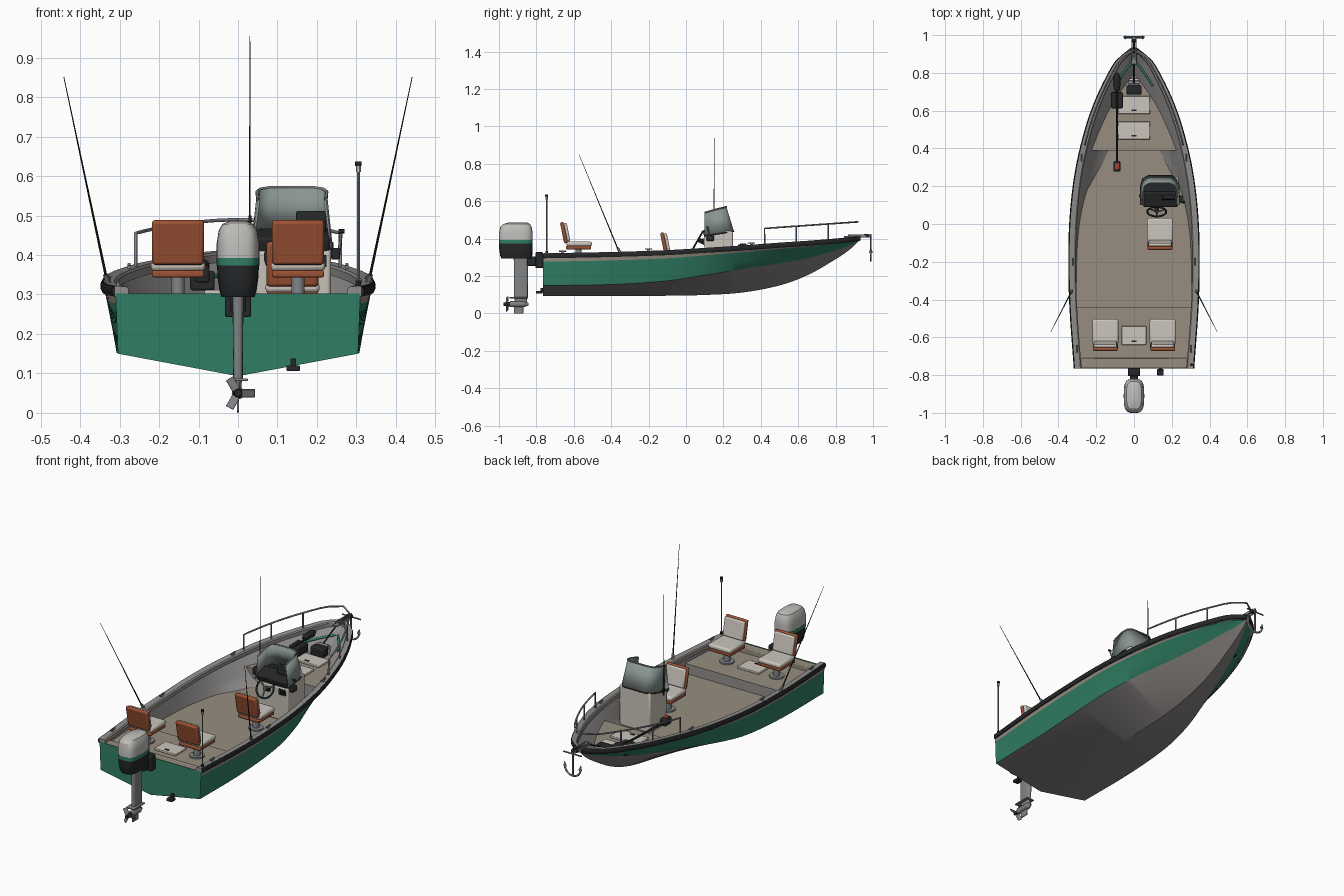
import bpy, bmesh, math
from mathutils import Vector

if "Cube" in bpy.data.objects:
    bpy.data.objects.remove(bpy.data.objects["Cube"])

COL = dict(green=(.03, .21, .13), bottom=(.24, .225, .215), beige=(.31, .27, .215), liner=(.29, .28, .27),
           pad=(.6, .56, .5), orange=(.33, .085, .035), dark=(.018, .02, .022), metal=(.22, .23, .24),
           screen=(.25, .3, .28), cowl=(.52, .51, .49), red=(.4, .05, .03))
MATS = {}
def mat(n):
    if n not in MATS:
        MATS[n] = bpy.data.materials.new(n)
        MATS[n].diffuse_color = (*COL[n], 1)
    return MATS[n]

def make(name, verts, faces, mats, idx=None):
    me = bpy.data.meshes.new(name)
    me.from_pydata([tuple(v) for v in verts], [], faces)
    for m in mats:
        me.materials.append(mat(m))
    if idx:
        me.polygons.foreach_set("material_index", idx)
    ob = bpy.data.objects.new(name, me)
    bpy.context.collection.objects.link(ob)
    return ob

def grid(name, rows, mats, cols=None, close=False):
    n = len(rows[0])
    f, ix = [], []
    for i in range(len(rows) - 1):
        for j in range(n if close else n - 1):
            k = (j + 1) % n
            f.append((i*n + j, i*n + k, (i+1)*n + k, (i+1)*n + j))
            ix.append(cols[j] if cols else 0)
    if close:
        f += [tuple(range(n))[::-1], tuple((len(rows)-1)*n + j for j in range(n))]
        ix += [0, 0]
    return make(name, [p for r in rows for p in r], f, mats, ix)

def bevel(ob, w, seg=2):
    m = ob.modifiers.new("bevel", 'BEVEL')
    m.width, m.segments = w, seg
    return ob

def box(name, c, s, m, b=0, rx=0):
    v = [(x*s[0]/2, y*s[1]/2, z*s[2]/2) for x in (-1, 1) for y in (-1, 1) for z in (-1, 1)]
    ob = make(name, v, [(0, 1, 3, 2), (4, 6, 7, 5), (0, 4, 5, 1), (2, 3, 7, 6), (0, 2, 6, 4), (1, 5, 7, 3)], [m])
    ob.location, ob.rotation_euler = c, (rx, 0, 0)
    return bevel(ob, b) if b else ob

def rod(name, p, q, r, m, r2=None, seg=12):
    p, q = Vector(p), Vector(q)
    rot = (q - p).to_track_quat('Z', 'Y')
    rows = [[c + rot @ Vector((R*math.cos(a*math.tau/seg), R*math.sin(a*math.tau/seg), 0)) for a in range(seg)]
            for c, R in ((p, r), (q, r if r2 is None else r2))]
    return grid(name, rows, [m], close=True)

def tube(name, pts, r, m, cyclic=False):
    cu = bpy.data.curves.new(name, 'CURVE')
    cu.dimensions, cu.bevel_depth, cu.bevel_resolution, cu.use_fill_caps = '3D', r, 2, True
    s = cu.splines.new('POLY')
    s.points.add(len(pts) - 1)
    for a, b in zip(s.points, pts):
        a.co = (*b, 1)
    s.use_cyclic_u = cyclic
    cu.materials.append(mat(m))
    ob = bpy.data.objects.new(name, cu)
    bpy.context.collection.objects.link(ob)
    return ob

# hull stations: y, sheer x, sheer z, chine x, chine z, keel z
ST = [(-.765, .31, .303, .304, .15, .093), (-.4, .335, .31, .308, .155, .093), (-.1, .338, .32, .303, .175, .095),
      (.1, .327, .332, .28, .205, .099), (.3, .3, .345, .228, .238, .112), (.5, .252, .36, .165, .268, .15),
      (.65, .2, .37, .115, .295, .205), (.8, .128, .382, .058, .337, .29), (.88, .075, .39, .023, .365, .345),
      (.925, .006, .395, .003, .391, .388)]
def sec(y):
    i = max(0, min(len(ST) - 2, sum(s[0] <= y for s in ST) - 1))
    a, b = ST[i], ST[i+1]
    h = b[0] - a[0]
    t = (y - a[0]) / h
    def sl(k, c):
        l, r = ST[max(k-1, 0)], ST[min(k+1, len(ST)-1)]
        return (r[c] - l[c]) / (r[0] - l[0])
    return [(2*t**3 - 3*t*t + 1)*a[c] + (t**3 - 2*t*t + t)*h*sl(i, c) + (3*t*t - 2*t**3)*b[c] + (t**3 - t*t)*h*sl(i+1, c)
            for c in range(1, 6)]
def span(a, b, n):
    return [a + (b - a)*i/n for i in range(n + 1)]
def inner(y, z):
    xs, zs, xc, zc, zk = sec(y)
    x = xc*(z - zk)/(zc - zk) if z < zc else xc + (xs - xc)*(z - zc)/(zs - zc)
    return max(x - .015, .001)

# hull shell with grey bottom, green sides and pale stripe
YS = span(-.765, .925, 56)
rows = []
for y in YS:
    xs, zs, xc, zc, zk = sec(y)
    half = [(xc + (xs - xc)*t, y, zc + (zs - zc)*t) for t in (1, .83, .4, 0)]
    rows.append([(-x, y, z) for x, y, z in half] + [(0, y, zk)] + half[::-1])
grid("hull", rows, ["beige", "green", "bottom"], [0, 1, 1, 2, 2, 1, 1, 0])
make("transom", rows[0], [tuple(range(9))], ["green"])
box("transom_cap", (0, -.737, .265), (.6, .054, .07), "beige", .004)

# decks and inner walls
for name, y0, y1, zf, n in (("aft_deck", -.75, -.44, .275, 8), ("cockpit_floor", -.44, .39, .22, 24), ("fore_deck", .39, .905, .3, 18)):
    fl, wl, wr = [], [], []
    for y in span(y0, y1, n):
        zs, zk = sec(y)[1], sec(y)[4]
        z0 = min(max(zf, zk + .014), zs - .004)
        fl.append([(-inner(y, z0), y, z0), (inner(y, z0), y, z0)])
        zz = span(z0, zs, 5)
        wl.append([(-inner(y, z), y, z) for z in zz])
        wr.append([(inner(y, z), y, z) for z in zz])
    grid(name, fl, ["beige"])
    grid(name + "_wall_left", wl, ["liner"])
    grid(name + "_wall_right", wr, ["liner"])
for name, y, z1 in (("aft_step", -.44, .275), ("fore_step", .39, .3)):
    grid(name, [[(-inner(y, z), y, z), (inner(y, z), y, z)] for z in span(.22, z1, 4)], ["liner"])

# gunwale cap and rub rail swept along the sheer
def sweep(name, prof, m):
    for s in (-1, 1):
        rows = [[(s*max(sec(y)[0] + dx, 0), y + (max(dx, 0) if y > .92 else 0), sec(y)[1] + dz) for dx, dz in prof] for y in YS]
        grid(name + ("_left" if s < 0 else "_right"), rows, [m], close=True)
sweep("gunwale", [(-.032, -.008), (-.032, .012), (-.026, .017), (.002, .019), (.002, -.008)], "liner")
sweep("rub_rail", [(-.003, -.008), (.005, -.008), (.009, 0), (.009, .011), (.005, .018), (0, .018)], "dark")

# bow rail, side fittings, outrigger rods
def on_rail(s, y, z):
    return (s*max(sec(y)[0] - .014, 0), y, z)
for s in (-1, 1):
    side = "left" if s < 0 else "right"
    tube("bow_rail_" + side, [on_rail(s, .42, .36)] + [on_rail(s, y, .455 + (y - .42)*.07) for y in span(.42, .915, 14)] + [(0, .92, .49)], .0045, "metal")
    for y in (.59, .76):
        rod("rail_post_" + side, on_rail(s, y, .37), on_rail(s, y, .455 + (y - .42)*.07), .004, "metal")
    for y in (-.66, -.2, .35):
        x, _, z = on_rail(s, y, sec(y)[1] + .028)
        box("cleat_" + side, (x, y, z), (.008, .04, .006), "metal", .002)
        box("cleat_foot_" + side, (x, y, z - .007), (.007, .016, .014), "metal")
    rod("rod_holder_" + side, (s*.327, -.35, .32), (s*.335, -.365, .35), .007, "metal")
    rod("outrigger_" + side, (s*.332, -.36, .335), (s*.441, -.572, .85), .0036, "dark", .001, 8)
    tube("bow_trim_" + side, [(s*(inner(y, sec(y)[1] - .035) - .004), y, sec(y)[1] - .035) for y in span(.73, .86, 6)], .006, "green")

# pedestal seats
def seat(x, y, z):
    rod("seat_base", (x, y, z), (x, y, z + .008), .038, "metal", seg=20)
    rod("seat_post", (x, y, z), (x, y, z + .075), .017, "metal", seg=16)
    box("seat_pan", (x, y, z + .077), (.132, .135, .018), "orange", .005)
    box("seat_cushion", (x, y + .004, z + .097), (.138, .135, .026), "pad", .01)
    box("seat_back", (x, y - .078, z + .157), (.132, .02, .115), "orange", .008, .2)
    box("seat_back_pad", (x, y - .062, z + .16), (.122, .018, .1), "pad", .007, .2)
seat(-.152, -.575, .275)
seat(.152, -.575, .275)
seat(.138, -.04, .22)

# hatches
def hatch(name, y, z, w, l):
    box(name, (0, y, z + .005), (w, l, .012), "pad", .003)
    box(name + "_latch", (0, y - l*.3, z + .012), (.024, .008, .004), "dark")
hatch("aft_hatch", -.59, .275, .13, .1)
hatch("bow_hatch_rear", .495, .3, .17, .095)
hatch("bow_hatch_front", .63, .3, .17, .095)

# helm console
prof = [(.25, .22), (.25, .44), (.16, .45), (.095, .41), (.105, .22)]
bevel(grid("console", [[(x, y, z) for y, z in prof] for x in (.045, .235)], ["pad"], close=True), .008)
box("dash", (.14, .135, .435), (.185, .085, .045), "dark", .008, .3)
box("dash_top", (.138, .195, .45), (.175, .05, .014), "dark", .004)
box("chart_screen", (.185, .14, .485), (.075, .022, .052), "dark", .004, -.15)
for i in range(3):
    box("switch", (.19 + i*.015, .093, .385), (.009, .008, .03), "dark")
low = [(.034, .1, .415), (.034, .2, .43), (.046, .238, .437), (.075, .256, .44), (.2, .256, .44), (.227, .238, .437), (.239, .2, .43), (.239, .1, .415)]
top = [(.05, .1, .54), (.048, .17, .56), (.057, .202, .567), (.082, .216, .571), (.191, .216, .571), (.216, .202, .567), (.225, .17, .56), (.223, .1, .54)]
ws = grid("windshield", [low, top], ["screen"])
ws.modifiers.new("thick", 'SOLIDIFY').thickness = .006
tube("windshield_trim", low, .003, "dark")
tube("windshield_edge", top, .004, "metal")
c, up = Vector((.12, .065, .395)), Vector((0, .5, .866))
ring = [c + .05*(math.cos(a)*Vector((1, 0, 0)) + math.sin(a)*up) for a in span(0, math.tau, 28)[:-1]]
tube("steering_wheel", ring, .005, "dark", True)
for k in (2, 11, 21):
    rod("wheel_spoke", c, ring[k], .004, "metal")
rod("steering_column", c, c + Vector((0, .05, -.025)), .012, "dark")
box("throttle", (.247, .13, .403), (.022, .04, .03), "dark", .004)
rod("throttle_lever", (.255, .13, .4), (.262, .115, .46), .004, "metal")
rod("throttle_knob", (.254, .115, .46), (.27, .115, .46), .006, "dark")
rod("antenna_base", (.03, .15, .4), (.03, .15, .5), .004, "dark")
box("antenna_mount", (.04, .15, .425), (.02, .018, .02), "dark")
rod("antenna", (.03, .15, .5), (.03, .15, .955), .002, "dark", .001, 8)

# stern light
rod("stern_light_base", (.305, -.745, .3), (.305, -.745, .335), .007, "dark")
rod("stern_light_pole", (.305, -.745, .32), (.305, -.745, .61), .0035, "metal")
rod("stern_light_lens", (.305, -.745, .61), (.305, -.745, .628), .0065, "pad")
rod("stern_light_cap", (.305, -.745, .626), (.305, -.745, .637), .008, "dark")

# outboard motor: cowling lofted from rounded sections (z, half width, half length, y)
def ov(z, w, l, yc, n=28):
    p = lambda v: math.copysign(abs(v)**.6, v)
    return [(w*p(math.cos(a)), yc + l*p(math.sin(a)), z) for a in span(0, math.tau, n)[:-1]]
def loft(name, secs, m):
    return grid(name, [ov(*s) for s in secs], [m], close=True)
loft("cowl_lower", [(.293, .042, .082, -.905), (.31, .047, .086, -.908), (.345, .052, .089, -.91), (.375, .053, .09, -.91)], "dark")
loft("cowl_stripe", [(.373, .0545, .0905, -.91), (.392, .0545, .0905, -.91)], "green")
loft("cowl_upper", [(.391, .054, .09, -.91), (.43, .054, .09, -.91), (.462, .049, .084, -.909), (.478, .04, .072, -.906), (.486, .022, .05, -.9)], "cowl")
loft("motor_leg", [(.085, .012, .037, -.883), (.3, .014, .038, -.883)], "metal")
box("motor_plate", (0, -.895, .084), (.05, .1, .006), "metal", .002)
loft("leg_lower", [(.04, .007, .03, -.883), (.085, .01, .034, -.883)], "metal")
box("skeg", (0, -.895, .02), (.006, .05, .04), "metal", .002)
rod("gearcase", (0, -.94, .05), (0, -.865, .05), .016, "metal", seg=16)
rod("gearcase_nose", (0, -.865, .05), (0, -.842, .05), .016, "metal", .006, 16)
rod("prop_hub", (0, -.975, .05), (0, -.94, .05), .009, "dark", .013)
for i in range(3):
    b = box("prop_blade", (0, 0, 0), (.023, .004, .034), "metal", .0015)
    a = i*math.tau/3 + math.radians(90)
    b.rotation_euler = (0, a, .0)
    b.rotation_euler.rotate_axis('Z', .5)
    b.location = (.026*math.sin(a), -.957, .05 + .026*math.cos(a))
box("motor_bracket", (0, -.785, .285), (.065, .04, .085), "dark", .004)
box("motor_swivel", (0, -.825, .28), (.04, .05, .05), "dark", .006)
box("transducer", (.14, -.785, .113), (.034, .035, .014), "dark", .003)
box("transducer_arm", (.14, -.772, .125), (.014, .014, .025), "dark")

# bow trolling motor and windlass
rod("trolling_shaft", (-.09, .3, .345), (-.09, .73, .362), .006, "dark")
box("trolling_head", (-.09, .305, .35), (.036, .055, .04), "dark", .006)
box("trolling_head_badge", (-.09, .305, .371), (.022, .03, .004), "red")
box("trolling_mount", (-.09, .655, .335), (.062, .085, .05), "dark", .006)
pod = [(.7, .009), (.715, .017), (.775, .018), (.8, .006)]
for (a, ra), (b, rb) in zip(pod, pod[1:]):
    rod("trolling_pod", (-.09, a, .372), (-.09, b, .372), ra, "dark", rb, 16)
box("windlass", (0, .71, .325), (.08, .05, .05), "dark", .008)
box("windlass_base", (0, .745, .31), (.055, .05, .03), "pad", .004)
rod("windlass_drum", (-.03, .745, .338), (.03, .745, .338), .014, "metal")
tube("anchor_line", [(0, .745, .352), (0, .86, .408), (0, .97, .422)], .004, "dark")

# bow roller and anchor
box("bow_plate", (0, .89, .41), (.03, .09, .008), "metal", .002)
for x in (-.011, .011):
    box("roller_cheek", (x, .925, .415), (.004, .12, .016), "metal")
rod("bow_roller", (-.014, .97, .415), (.014, .97, .415), .01, "dark")
rod("anchor_shank", (0, .988, .285), (0, .988, .425), .005, "metal")
rod("anchor_stock", (-.055, .99, .405), (.055, .99, .405), .004, "metal")
tube("anchor_arms", [(.05*math.sin(a), .988, .335 - .052*math.cos(a)) for a in span(-1.5, 1.5, 12)], .005, "metal")
for s in (-1, 1):
    rod("anchor_fluke", (s*.046, .988, .325), (s*.05, .988, .352), .011, "metal", .001, 4)

# consistent normals and smooth shading
for ob in bpy.context.collection.objects:
    ob.select_set(ob.type == 'MESH')
    if ob.type == 'MESH':
        bpy.context.view_layer.objects.active = ob
        bm = bmesh.new()
        bm.from_mesh(ob.data)
        bmesh.ops.recalc_face_normals(bm, faces=bm.faces)
        bm.to_mesh(ob.data)
        bm.free()
bpy.ops.object.shade_smooth_by_angle(angle=math.radians(30))

for m in bpy.data.materials:
    if m.users and not m.is_grease_pencil:
        m.use_nodes = True
        m.node_tree.nodes["Principled BSDF"].inputs["Base Color"].default_value = m.diffuse_color
